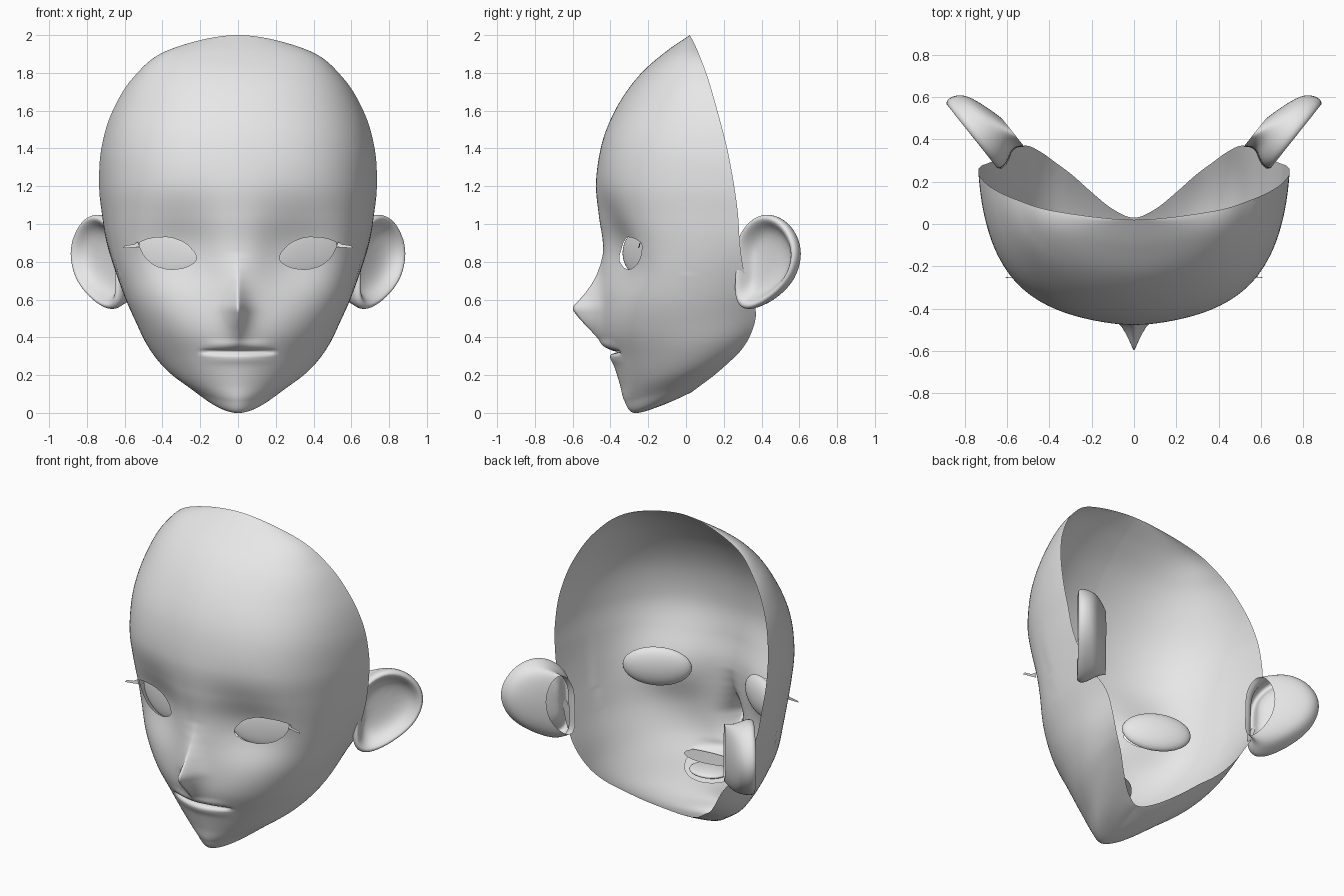
import bpy, bmesh, math
from mathutils import Vector

if "Cube" in bpy.data.objects:
    bpy.data.objects.remove(bpy.data.objects["Cube"])

skin = bpy.data.materials.new("pale_grey")
skin.diffuse_color = (0.8, 0.8, 0.8, 1)
skin.use_nodes = True
skin.node_tree.nodes["Principled BSDF"].inputs["Base Color"].default_value = skin.diffuse_color


def finish(name, bm, mirror=True, subdiv=0):
    me = bpy.data.meshes.new(name)
    bm.to_mesh(me)
    bm.free()
    for p in me.polygons:
        p.use_smooth = True
    me.materials.append(skin)
    ob = bpy.data.objects.new(name, me)
    bpy.context.collection.objects.link(ob)
    if mirror:
        m = ob.modifiers.new("mirror", 'MIRROR')
        m.merge_threshold = 0.0005
    if subdiv:
        s = ob.modifiers.new("subdivide", 'SUBSURF')
        s.levels = s.render_levels = subdiv
    return ob


def spline(pts, u, mirrored=False):
    """Catmull-Rom through points, u in 0..len-1; mirrored ends cross x = 0 level."""
    n = len(pts) - 1
    i = min(int(u), n - 1)
    f = u - i

    def get(k):
        if mirrored and (k < 0 or k > n):
            x, y, z = pts[1 if k < 0 else n - 1]
            return Vector((-x, y, z))
        return Vector(pts[max(0, min(n, k))])
    a, b, c, d = (get(i + k) for k in (-1, 0, 1, 2))
    return 0.5 * (2 * b + (c - a) * f + (2 * a - 5 * b + 4 * c - d) * f * f
                  + (3 * b - a - 3 * c + d) * f ** 3)


def lookup(table, v):
    if v <= table[0][0] or v >= table[-1][0]:
        return 0.0
    for (a, p), (b, q) in zip(table, table[1:]):
        if v <= b:
            return p + (q - p) * (v - a) / (b - a)


def gauss(v, c, s):
    return math.exp(-((v - c) / s) ** 2)


# Guide curves from crown to under the chin
# centre: (y, z, width of the frontal plane)
centre = [(.02, 2, 0), (-.11, 1.91, .22), (-.245, 1.79, .34), (-.36, 1.63, .42),
          (-.44, 1.445, .48), (-.476, 1.23, .5), (-.462, 1.05, .5), (-.44, .9, .5),
          (-.44, .75, .48), (-.44, .58, .45), (-.435, .42, .38), (-.39, .28, .3),
          (-.35, .15, .2), (-.327, .065, .12), (-.275, 0, .08), (-.14, .035, .04),
          (.03, .11, 0)]
# cheek: handle that rounds the side of the head
cheek = [(0, .02, 2), (.37, -.03, 1.92), (.53, -.1, 1.79), (.63, -.16, 1.61),
         (.69, -.21, 1.42), (.705, -.24, 1.22), (.695, -.245, 1.05), (.68, -.24, .9),
         (.675, -.21, .75), (.665, -.15, .6), (.64, -.07, .46), (.59, 0, .32),
         (.5, 0, .2), (.37, 0, .12), (.22, -.05, .07), (.1, -.02, .08), (0, .03, .11)]
# rim: open back edge
rim = [(0, .02, 2), (.37, .06, 1.92), (.555, .115, 1.775), (.67, .17, 1.585),
       (.725, .22, 1.39), (.735, .255, 1.2), (.72, .275, 1.05), (.695, .285, .9),
       (.65, .305, .76), (.585, .345, .63), (.51, .37, .52), (.44, .34, .41),
       (.37, .29, .33), (.29, .23, .27), (.2, .15, .2), (.1, .07, .14), (0, .03, .11)]
nose = [(.34, 0), (.385, .03), (.44, .07), (.5, .125), (.545, .16), (.565, .157),
        (.625, .1), (.68, .06), (.73, .033), (.79, .012), (.85, 0)]


def sculpt(p):
    """Nose, eye sockets and lips pushed along y."""
    x, z = abs(p.x), p.z
    if p.y > 0:
        return
    dy = -lookup(nose, z) * math.exp(-(x / .052) ** 1.25)
    dy += (.085 * gauss(x, .33, .24) * gauss(z, .83, .25 if z > .83 else .19)
           * (1 - gauss(x, 0, .13)))
    w = max(0, 1 - (x / .2) ** 2)
    dy += (.045 * math.sqrt(w) * gauss(z, .323, .009) - .012 * w * gauss(z, .36, .022)
           - .008 * w * gauss(z, .285, .025))
    p.y += dy


# Face shell, right half
SUB, COLS = 13, 40
rows = (len(centre) - 1) * SUB
bm = bmesh.new()
grid = []
for r in range(rows + 1):
    u = r / SUB
    c, b2, b3 = spline(centre, u), spline(cheek, u, True), spline(rim, u, True)
    b0 = Vector((0, c.x, c.y))
    b1 = Vector((c.z, c.x + .02 * c.z, c.y))
    line = []
    for k in range(COLS + 1):
        t = (k / COLS) ** 1.35
        s = 1 - t
        p = s ** 3 * b0 + 3 * s * s * t * b1 + 3 * s * t * t * b2 + t ** 3 * b3
        sculpt(p)
        line.append(bm.verts.new(p))
    grid.append(line)
for r in range(rows):
    for k in range(COLS):
        a, b = grid[r], grid[r + 1]
        bm.faces.new((a[k], b[k], b[k + 1], a[k + 1]))
bmesh.ops.remove_doubles(bm, verts=bm.verts, dist=1e-5)

# Eye openings: rounded convex outline cut through the shell
eye = [Vector(p) for p in ((.53, .9), (.465, .926), (.36, .932), (.275, .9), (.222, .84),
                           (.222, .8), (.28, .767), (.36, .757), (.44, .778), (.495, .825))]
eye = [q for a, b in zip(eye, eye[1:] + eye[:1]) for q in (a.lerp(b, .2), a.lerp(b, .8))]
edges = list(zip(eye, eye[1:] + eye[:1]))
for a, b in edges:
    mid, d = (a + b) / 2, b - a
    fs = [f for f in bm.faces if f.calc_center_median().y < 0
          and (f.calc_center_median().xz - mid).length < .06]
    geom = set(fs)
    for f in fs:
        geom.update(f.edges)
        geom.update(f.verts)
    bmesh.ops.bisect_plane(bm, geom=list(geom), dist=1e-5, plane_co=(mid.x, 0, mid.y),
                           plane_no=(d.y, 0, -d.x))


def in_eye(f):
    c = f.calc_center_median()
    return c.y < 0 and all((b - a).cross(c.xz - a) > 0 for a, b in edges)


bmesh.ops.delete(bm, geom=[f for f in bm.faces if in_eye(f)], context='FACES')
finish("face_shell", bm)


def ellipsoid(name, loc, radii, turn=0.0, mirror=True, front=1.0):
    bm = bmesh.new()
    bmesh.ops.create_uvsphere(bm, u_segments=32, v_segments=16, radius=1)
    bmesh.ops.scale(bm, vec=radii, verts=bm.verts)
    ca, sa = math.cos(turn), math.sin(turn)
    for v in bm.verts:
        x, y, z = v.co
        if y < 0:
            y *= front
        v.co = Vector((x * ca - y * sa, x * sa + y * ca, z)) + Vector(loc)
    finish(name, bm, mirror)


# Eyes behind the openings, flatter in front, and the tongue
ellipsoid("eye", (.37, -.243, .847), (.2, .055, .12), math.radians(27), front=.4)
ellipsoid("tongue", (0, -.23, .295), (.12, .1, .025), mirror=False)

# Mouth lining: shelves running back from the lips
bm = bmesh.new()
for z, slope in ((.335, .05), (.31, -.05)):
    front, back = [], []
    for i in range(17):
        x = -.19 + .38 * i / 16
        w = math.sqrt(max(0, 1 - (x / .2) ** 2))
        front.append(bm.verts.new((x, -.36 + .6 * x * x, z)))
        back.append(bm.verts.new((x, -.33 + .2 * w, z + slope * w)))
    for i in range(16):
        bm.faces.new((front[i], front[i + 1], back[i + 1], back[i]))
finish("mouth_lining", bm, mirror=False)

# Lash wings at the outer eye corners
bm = bmesh.new()
bm.faces.new([bm.verts.new(p) for p in ((.52, -.245, .878), (.61, -.255, .872),
                                        (.6, -.25, .885), (.55, -.25, .893), (.53, -.24, .905))])
finish("lash", bm)

# Ears: nested outline rings, open root behind, raised rim, hollow middle
outline = [(-.01, .93), (.07, 1.02), (.18, 1.06), (.3, 1.02), (.38, .92), (.395, .82),
           (.35, .71), (.26, .63), (.14, .565), (.03, .54), (-.03, .6), (-.02, .72), (-.02, .83)]
along, out = Vector((.62, .78, 0)), Vector((.78, -.62, 0))
mid = Vector((.17, .8))
bm = bmesh.new()
rings = []
# scale along, scale in height, offset outwards, shift along the ear
for sx, sz, off, shift in ((.42, .76, -.135, -.1), (.6, .84, -.11, -.045),
                           (.82, .92, -.075, 0), (.98, .98, -.035, 0), (1.03, 1.03, .01, 0),
                           (.95, .95, .035, 0), (.84, .84, .02, 0), (.7, .7, -.03, 0),
                           (.4, .4, -.055, -.03)):
    ring = []
    for q in outline:
        s, z = mid.x + (q[0] - mid.x) * sx, mid.y + (q[1] - mid.y) * sz
        ring.append(bm.verts.new(Vector((.63, .29, z)) + along * (s + shift) + out * off))
    rings.append(ring)
n = len(outline)
for a, b in zip(rings, rings[1:]):
    for i in range(n):
        j = (i + 1) % n
        bm.faces.new((a[i], a[j], b[j], b[i]))
bm.faces.new(rings[-1])
bmesh.ops.recalc_face_normals(bm, faces=bm.faces)
finish("ear", bm, subdiv=2)
